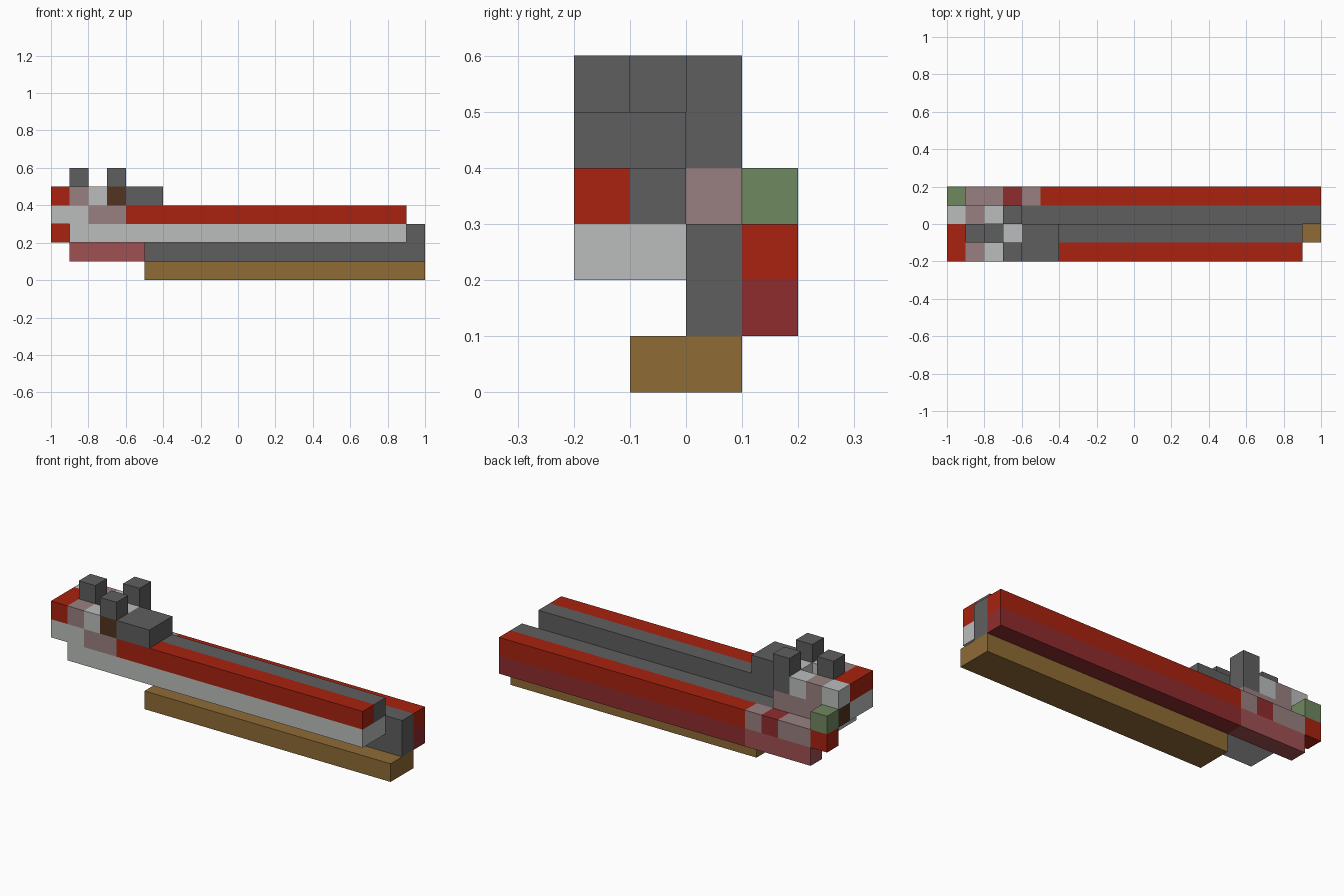
import bpy, bmesh
from mathutils import Vector

if "Cube" in bpy.data.objects:
    bpy.data.objects.remove(bpy.data.objects["Cube"])

U = 0.1  # cube size; the model is 20 cubes long, 4 deep and 6 high


def linear(hexcode):
    vals = [v / 255 for v in bytes.fromhex(hexcode)]
    return [v / 12.92 if v <= 0.04045 else ((v + 0.055) / 1.055) ** 2.4 for v in vals] + [1]


MATS = {}
for name, code in dict(red="A8220F", light_grey="BBBEBC", dark_grey="5F5F5F",
                       tan="8F6B35", maroon="902C2E", dusty_rose="998080",
                       rose_red="A05052", green="6F8860", brown="523420").items():
    MATS[name] = bpy.data.materials.new(name)
    MATS[name].diffuse_color = linear(code)

solid = {}  # cube position -> (part, colour)


def bar(part, row, layer, start, **bands):
    """Lengthwise bar; each band gives a colour and the length it covers."""
    for colour, length in bands.items():
        for x in range(start, start + length):
            solid[x, row, layer] = (part, colour)
        start += length


# Long rail underneath
for row in (1, 2):
    bar("bottom_rail", row, 0, 5, tan=15)

# Core beam behind the front beam
bar("core_beam", 2, 1, 5, dark_grey=15)
bar("core_beam", 2, 2, 1, light_grey=3, dark_grey=16)

# Back beam, with patches near its tip
bar("back_beam", 3, 1, 1, rose_red=4, maroon=15)
bar("back_beam", 3, 2, 1, dusty_rose=4, red=15)
bar("back_beam", 3, 2, 3, maroon=1)
bar("back_tip", 3, 2, 0, red=1)
bar("back_tip", 3, 3, 0, green=1)

# Front beam: pale lower half, coloured upper half
for row in (0, 1):
    bar("front_beam", row, 2, 1, light_grey=18)
bar("front_beam", 0, 3, 0, light_grey=2, dusty_rose=2, red=15)
bar("front_beam", 1, 3, 0, light_grey=2, dark_grey=17)

# Patchwork head at the left end
bar("end_head", 2, 3, 0, brown=1, dusty_rose=3)
bar("end_head", 0, 4, 0, red=1, dusty_rose=1, light_grey=1, brown=1)
bar("end_head", 1, 4, 0, red=1)
bar("end_head", 1, 4, 3, light_grey=1)
bar("end_head", 2, 4, 0, light_grey=1, dusty_rose=1)
bar("end_head", 2, 4, 2, light_grey=1)

# Block beside the head
for row in (0, 1):
    bar("top_block", row, 4, 4, dark_grey=2)

# Three pegs; the middle and back ones reach down a layer further
bar("front_peg", 0, 5, 3, dark_grey=1)
for layer in (4, 5):
    bar("middle_peg", 1, layer, 1, dark_grey=1)
    bar("back_peg", 2, layer, 3, dark_grey=1)


def build(part):
    """Make one part from the outside faces of its cubes."""
    own = {c: col for c, (p, col) in solid.items() if p == part}
    colours = sorted(set(own.values()))
    bm = bmesh.new()
    for c, col in own.items():
        for axis in range(3):
            for side in (0, 1):
                n = list(c)
                n[axis] += 2 * side - 1
                if tuple(n) in solid:
                    continue
                a, b = (axis + 1) % 3, (axis + 2) % 3
                ring = [(0, 0), (1, 0), (1, 1), (0, 1)]
                if not side:
                    ring.reverse()
                verts = []
                for da, db in ring:
                    p = Vector(c)
                    p[axis] += side
                    p[a] += da
                    p[b] += db
                    verts.append(bm.verts.new((p - Vector((10, 2, 0))) * U))
                bm.faces.new(verts).material_index = colours.index(col)
    bmesh.ops.remove_doubles(bm, verts=bm.verts, dist=0.001)
    # Merge flat runs of one colour into long faces
    bmesh.ops.dissolve_limit(bm, angle_limit=0.01, verts=bm.verts, edges=bm.edges,
                             delimit={'MATERIAL'})
    me = bpy.data.meshes.new(part)
    bm.to_mesh(me)
    bm.free()
    for col in colours:
        me.materials.append(MATS[col])
    bpy.context.collection.objects.link(bpy.data.objects.new(part, me))


for part in sorted({p for p, _ in solid.values()}):
    build(part)

for m in bpy.data.materials:
    if m.users and not m.is_grease_pencil:
        m.use_nodes = True
        m.node_tree.nodes["Principled BSDF"].inputs["Base Color"].default_value = m.diffuse_color
